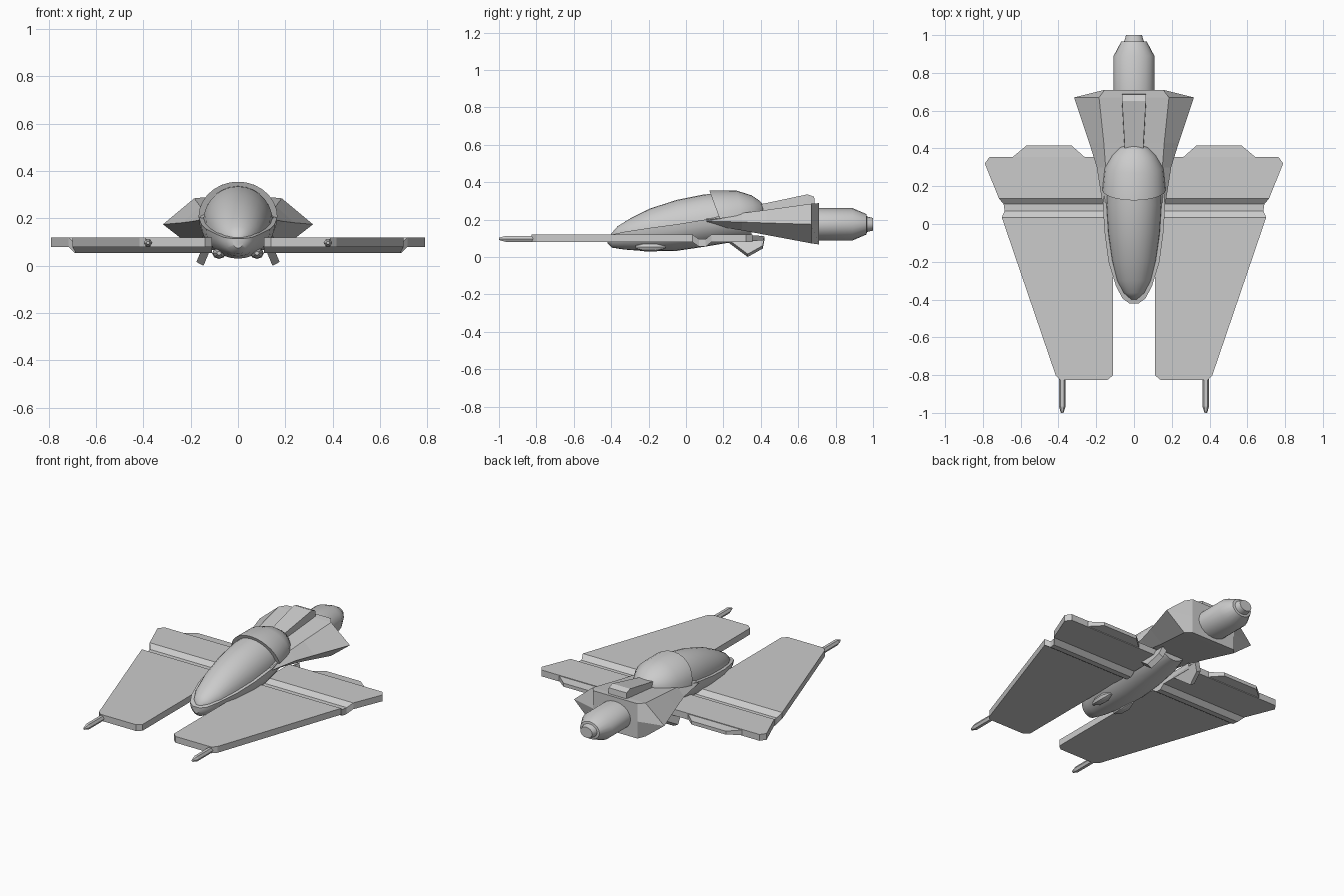
import bpy, bmesh, math

cube = bpy.data.objects.get("Cube")
if cube:
    bpy.data.objects.remove(cube, do_unlink=True)

grey = bpy.data.materials.new("hull_grey")
grey.use_nodes = True
grey.diffuse_color = (0.6, 0.6, 0.6, 1)
grey.node_tree.nodes["Principled BSDF"].inputs["Base Color"].default_value = (0.6, 0.6, 0.6, 1)


def loft(name, rings, smooth=None, mirror=False):
    """Skin a list of equal-sized point rings and cap both ends."""
    bm = bmesh.new()
    rows = [[bm.verts.new(p) for p in ring] for ring in rings]
    n = len(rows[0])
    for a, b in zip(rows, rows[1:]):
        for i in range(n):
            j = (i + 1) % n
            bm.faces.new((a[i], a[j], b[j], b[i]))
    bm.faces.new(rows[0])
    bm.faces.new(rows[-1])
    bmesh.ops.recalc_face_normals(bm, faces=bm.faces)
    mesh = bpy.data.meshes.new(name)
    bm.to_mesh(mesh)
    bm.free()
    mesh.materials.append(grey)
    obj = bpy.data.objects.new(name, mesh)
    bpy.context.collection.objects.link(obj)
    if mirror:
        mod = obj.modifiers.new("mirror", 'MIRROR')
        mod.use_bisect_axis[0] = False
        mod.use_mirror_merge = False
    if smooth:
        bpy.ops.object.select_all(action='DESELECT')
        obj.select_set(True)
        bpy.context.view_layer.objects.active = obj
        bpy.ops.object.shade_smooth_by_angle(angle=math.radians(smooth))
    return obj


def ellipse(cx, y, cz, rx, rz, n):
    return [(cx + rx * math.cos(2 * math.pi * i / n), y,
             cz + rz * math.sin(2 * math.pi * i / n)) for i in range(n)]


def dome(y, w, rim, peak, n=14, slant=0.0):
    """Half-ellipse arch from the rim to the peak (or down to a keel)."""
    pts = []
    for i in range(n + 1):
        a = math.pi * i / n
        s = math.sin(a)
        pts.append((w * math.cos(a), y + slant * (1 - s), rim + (peak - rim) * s))
    return pts


def box_ring(y, x0, x1, z0, z1):
    return [(x0, y, z0), (x1, y, z0), (x1, y, z1), (x0, y, z1)]


# Wings: flat slabs with a sunken channel across them
wing = [(-.825, .14, .39, 0), (-.80, .11, .415, 0), (.035, .11, .70, 0),
        (.07, .11, .685, -.025), (.105, .11, .69, -.025), (.135, .11, .715, 0),
        (.32, .11, .79, 0), (.355, .11, .765, 0)]
loft("wing", [box_ring(y, a, b, .08 + d, .12 + d) for y, a, b, d in wing], mirror=True)

# Trailing flaps
loft("wing_flap", [box_ring(.34, .245, .66, .083, .117),
                   box_ring(.415, .33, .57, .09, .112)], mirror=True)

# Wing tip guns
gun = [(-1.0, .007), (-.965, .018), (-.79, .018)]
loft("wing_gun", [ellipse(.38, y, .097, r, r, 6) for y, r in gun], mirror=True)

# Lower fuselage
hull = [(-.42, .025, .115, .075), (-.395, .06, .12, .05), (-.33, .095, .135, .04),
        (-.2, .135, .155, .03), (-.05, .155, .175, .033), (.1, .165, .2, .055),
        (.22, .15, .21, .075), (.35, .1, .2, .1)]
loft("lower_hull", [dome(y, w, rim, keel) for y, w, rim, keel in hull], smooth=40)

# Canopy glass
canopy = [(-.40, .015, .115, .125), (-.365, .055, .118, .165), (-.3, .09, .13, .205),
          (-.19, .117, .145, .26), (-.05, .137, .165, .305), (.1, .147, .185, .335),
          (.22, .14, .2, .34)]
loft("canopy", [dome(y, w, rim, top) for y, w, rim, top in canopy], smooth=50)

# Hood behind the canopy, with a slanted front edge
hood = [(.125, .167, .205, .355, .055), (.27, .155, .225, .355, .03),
        (.35, .115, .235, .33, .015), (.395, .075, .245, .3, .01),
        (.415, .04, .255, .28, 0)]
loft("canopy_hood", [dome(y, w, rim, top, slant=s) for y, w, rim, top, s in hood], smooth=40)


# Rear cowl: six-sided flare with chamfered tail
def hexagon(y, top, zt, side, zs, low, zb):
    half = [(top, zt), (side, zs), (low, zb)]
    return [(x, y, z) for x, z in half] + [(-x, y, z) for x, z in reversed(half)]


loft("rear_cowl", [hexagon(.11, .13, .213, .167, .192, .13, .172),
                   hexagon(.30, .15, .235, .197, .187, .14, .142),
                   hexagon(.43, .16, .252, .237, .182, .15, .118),
                   hexagon(.67, .185, .285, .317, .175, .185, .073),
                   hexagon(.71, .155, .288, .157, .175, .155, .067)])

# Dorsal intake block
dorsal = [(.38, .05, .278), (.65, .066, .335), (.685, .066, .322), (.69, .066, .27)]
loft("dorsal_block", [[(-w, y, .22), (w, y, .22), (w * .95, y, z), (-w * .95, y, z)]
                      for y, w, z in dorsal])

# Engine nozzle
engine = [(.69, .108), (.89, .108), (.965, .068), (.967, .052), (1.0, .042)]
loft("engine", [ellipse(0, y, .175, r, r * .8, 20) for y, r in engine], smooth=30)

# Ventral fins, canted outward
fin = [(.21, .09), (.33, .0), (.41, .045), (.42, .095)]
loft("ventral_fin", [[(x + (.09 - z) * .42, y, z + lift) for y, z in fin]
                     for x, lift in ((.108, 0), (.138, .016))], mirror=True)

# Small blisters under the nose
blister = [(-.27, .008), (-.23, .022), (-.16, .024), (-.11, .008)]
loft("nose_blister", [ellipse(.08, y, .053, r * 1.2, r, 8) for y, r in blister],
     smooth=40, mirror=True)
